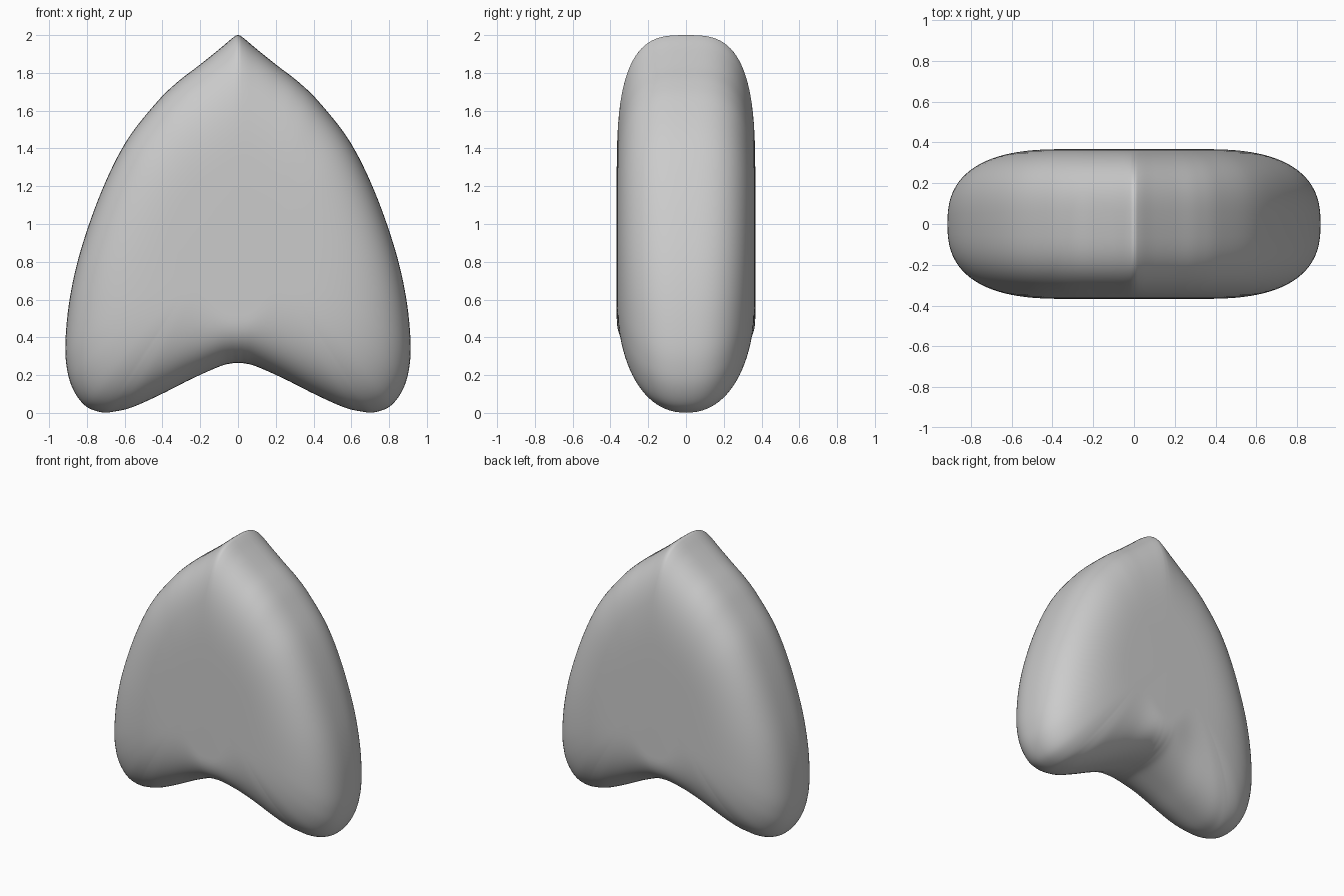
import bpy
import bmesh
import math
from mathutils import Vector

cube = bpy.data.objects.get("Cube")
if cube:
    bpy.data.objects.remove(cube, do_unlink=True)

HALF_DEPTH = 0.367
HALF_WIDTH = 0.914
CENTRE = Vector((0, 0.9))
STEPS = 6      # curve samples between profile points
RINGS = 48     # rings from the back to the front

# Half outline (x, z) from the tip, round the lobe, to the notch
half = [(0, 2), (0.03, 1.984), (0.1, 1.925), (0.21, 1.837), (0.32, 1.752),
        (0.43, 1.645), (0.59, 1.44), (0.72, 1.18), (0.83, 0.87), (0.89, 0.61),
        (0.914, 0.37), (0.903, 0.22), (0.868, 0.115), (0.805, 0.035),
        (0.72, 0.003), (0.65, 0.008), (0.56, 0.03), (0.41, 0.097),
        (0.25, 0.178), (0.1, 0.245), (0.035, 0.262), (0, 0.264)]
points = [Vector(p) for p in half]
points += [Vector((-p.x, p.y)) for p in reversed(points[1:-1])]


def smooth_loop(pts):
    """Closed Catmull-Rom curve through the points."""
    out = []
    n = len(pts)
    for i in range(n):
        a, b, c, d = (pts[(i + k) % n] for k in (-1, 0, 1, 2))
        for s in range(STEPS):
            t = s / STEPS
            out.append(0.5 * (2 * b + (c - a) * t + (2 * a - 5 * b + 4 * c - d) * t * t
                              + (3 * b - a - 3 * c + d) * t ** 3))
    return out


def flat_edge(p):
    """Where the rounded edge meets the flat face: a small blunt copy, close to the notch."""
    x = math.copysign(0.33 * (abs(p.x) / HALF_WIDTH) ** 0.6, p.x)
    z = 0.64 + 0.28 * p.y
    if p.y < 0.5:
        z -= 0.2 * math.exp(-(p.x / 0.25) ** 2)
    return Vector((x, z))


def roundness(p):
    """Edge exponent: round under the lobes, squarer towards the tip."""
    return 2.2 + 0.65 * math.sqrt(max(p.y, 0))


outline = smooth_loop(points)
bm = bmesh.new()

# Rings move from the flat back, out to the outline, and in to the flat front
rings = []
for r in range(RINGS + 1):
    angle = math.pi * (r / RINGS - 0.5)
    ring = []
    for p in outline:
        e = 2 / roundness(p)
        q = flat_edge(p).lerp(p, max(math.cos(angle), 0) ** e)
        y = math.copysign(abs(math.sin(angle)) ** e, angle) * HALF_DEPTH
        ring.append(bm.verts.new((q.x, y, q.y)))
    rings.append(ring)

count = len(outline)
for a, b in zip(rings, rings[1:]):
    for i in range(count):
        j = (i + 1) % count
        bm.faces.new((a[i], a[j], b[j], b[i]))

# Close the flat middles of the front and back
for ring, y in ((rings[0], -HALF_DEPTH), (rings[-1], HALF_DEPTH)):
    pole = bm.verts.new((CENTRE.x, y, CENTRE.y))
    for i in range(count):
        bm.faces.new((ring[i], ring[(i + 1) % count], pole))

bmesh.ops.recalc_face_normals(bm, faces=bm.faces[:])
for f in bm.faces:
    f.smooth = True
mesh = bpy.data.meshes.new("cushioned_arrowhead")
bm.to_mesh(mesh)
bm.free()
body = bpy.data.objects.new("cushioned_arrowhead", mesh)
bpy.context.collection.objects.link(body)

# Plain grey finish, matched to the softer tone of the surface
grey = bpy.data.materials.new("mid_grey")
grey.use_nodes = True
colour = (0.6, 0.6, 0.6, 1)
grey.diffuse_color = colour
grey.node_tree.nodes["Principled BSDF"].inputs["Base Color"].default_value = colour
mesh.materials.append(grey)
